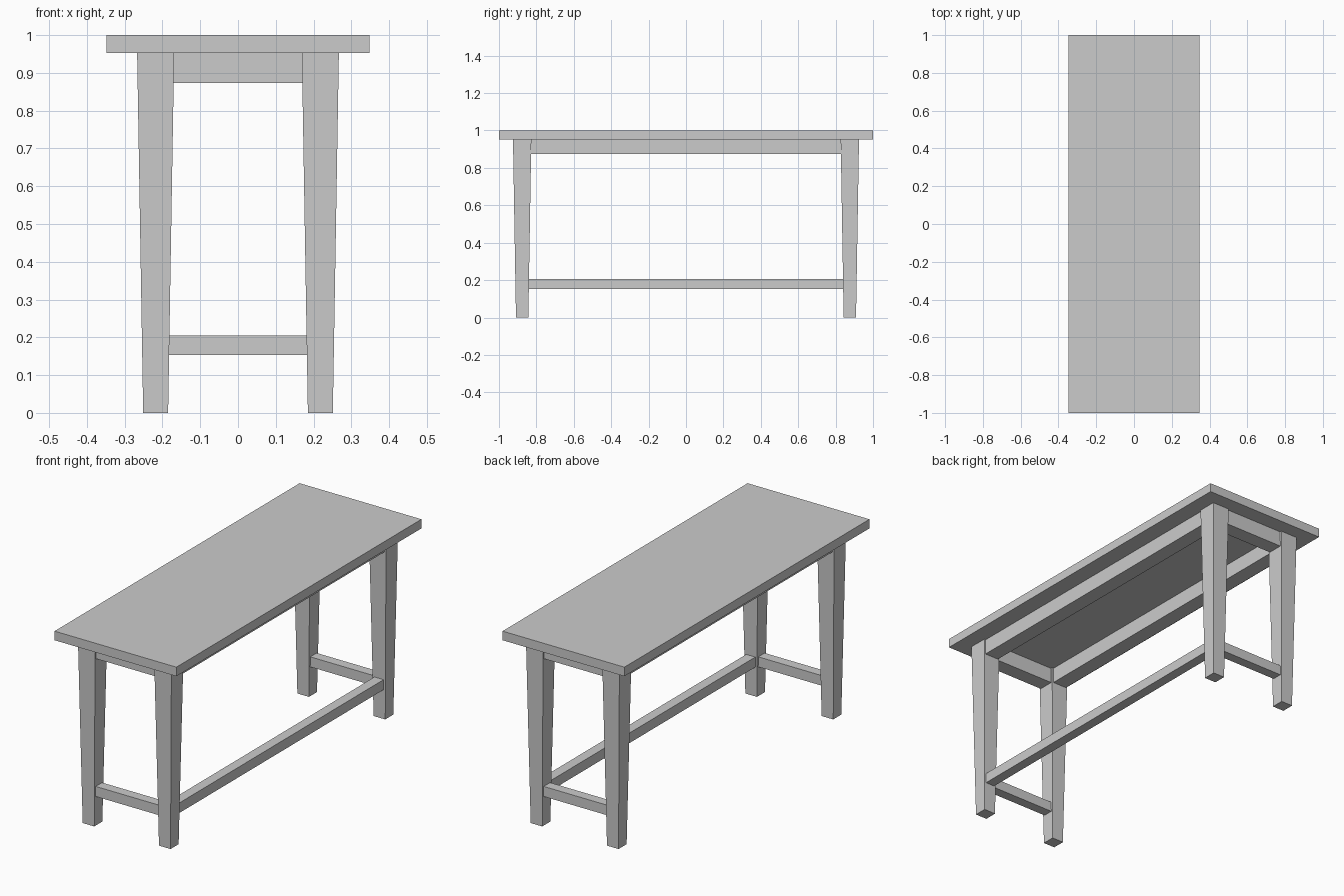
import bpy, bmesh

if "Cube" in bpy.data.objects:
    bpy.data.objects.remove(bpy.data.objects["Cube"])

LEG_X, LEG_Y = 0.218, 0.876      # leg centres
TOP_Z0, TOP_Z1 = 0.953, 1.0      # table top underside and surface


def tapered_box(name, centre, size, taper=1.0):
    """Box centred at a point; taper scales its bottom face."""
    bm = bmesh.new()
    bmesh.ops.create_cube(bm, size=1.0)
    for v in bm.verts:
        k = taper if v.co.z < 0 else 1.0
        v.co.x *= size[0] * k
        v.co.y *= size[1] * k
        v.co.z *= size[2]
    mesh = bpy.data.meshes.new(name)
    bm.to_mesh(mesh)
    bm.free()
    obj = bpy.data.objects.new(name, mesh)
    obj.location = centre
    bpy.context.collection.objects.link(obj)
    return obj


# Table top
tapered_box("table_top", (0, 0, (TOP_Z0 + TOP_Z1) / 2), (0.696, 2.0, TOP_Z1 - TOP_Z0))

# Four legs tapering towards the floor
for ey, end in ((-1, "front"), (1, "back")):
    for sx, side in ((-1, "left"), (1, "right")):
        tapered_box(f"{end}_{side}_leg", (sx * LEG_X, ey * LEG_Y, TOP_Z0 / 2),
                    (0.098, 0.098, TOP_Z0), taper=0.066 / 0.098)

# Aprons under the top, ends let slightly into the legs
APRON, APRON_Z = 0.08, 0.913
for ey, end in ((-1, "front"), (1, "back")):
    tapered_box(f"{end}_apron", (0, ey * LEG_Y, APRON_Z), (0.35, APRON, APRON))
for sx, side in ((-1, "left"), (1, "right")):
    tapered_box(f"{side}_apron", (sx * LEG_X, 0, APRON_Z), (APRON, 1.666, APRON))

# Low stretchers: both ends, and one long rail on the right side
RAIL, RAIL_Z = 0.052, 0.179
for ey, end in ((-1, "front"), (1, "back")):
    tapered_box(f"{end}_stretcher", (0, ey * LEG_Y, RAIL_Z), (0.374, RAIL, RAIL))
tapered_box("right_stretcher", (LEG_X, 0, RAIL_Z), (RAIL, 1.69, RAIL))
